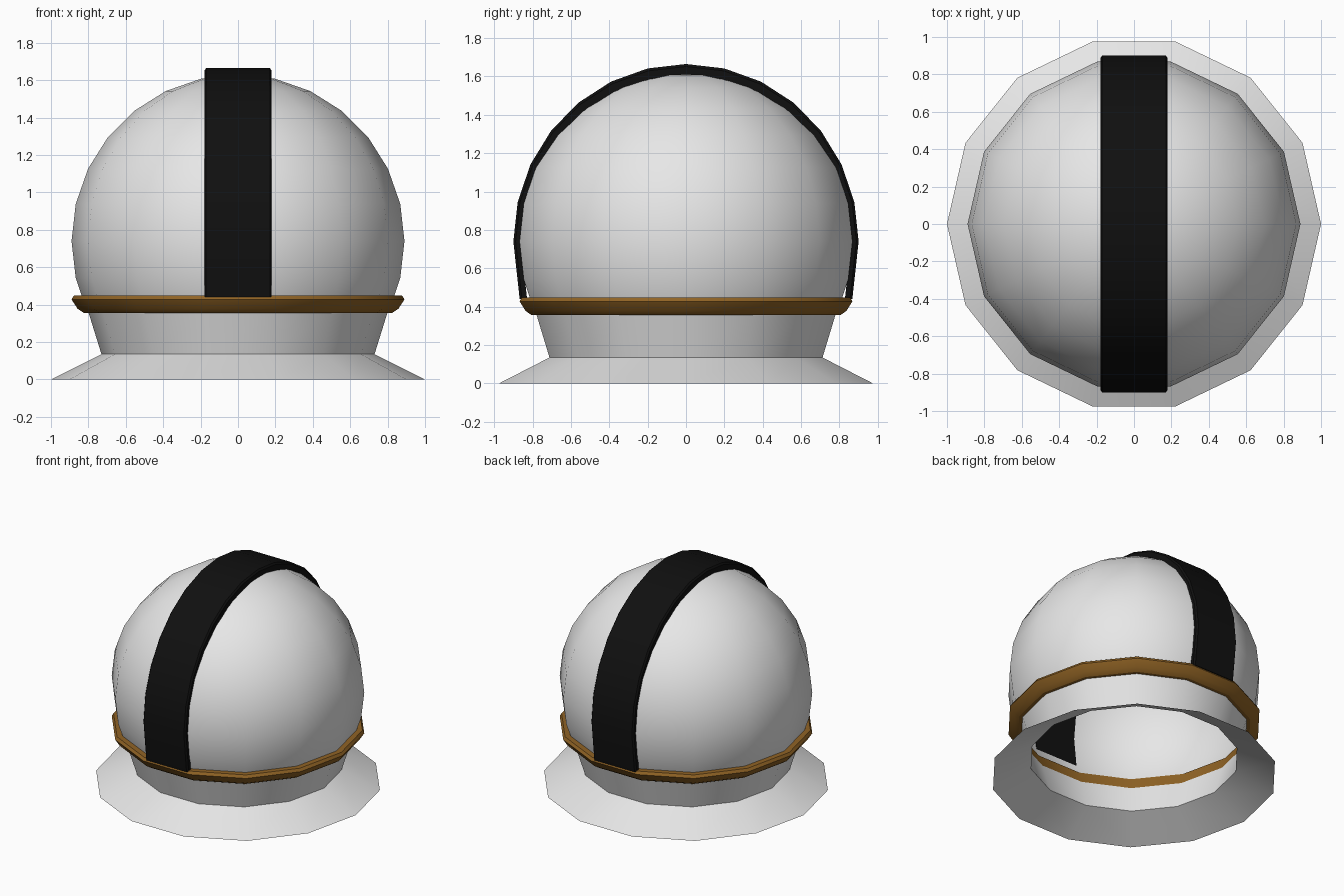
import bpy
import math
from math import sin, cos, pi

SIDES = 14
STEP = pi / SIDES
RADIUS = 0.89
CENTRE_Z = 0.74
RIM_Z = 0.44

cube = bpy.data.objects.get("Cube")
if cube:
    bpy.data.objects.remove(cube, do_unlink=True)


def material(name, colour):
    mat = bpy.data.materials.new(name)
    mat.use_nodes = True
    mat.diffuse_color = (*colour, 1)
    bsdf = mat.node_tree.nodes["Principled BSDF"]
    bsdf.inputs["Base Color"].default_value = (*colour, 1)
    bsdf.inputs["Roughness"].default_value = 0.7
    return mat


white = material("white", (0.8, 0.8, 0.8))
gold = material("dark gold", (0.28, 0.125, 0.018))
black = material("black", (0.005, 0.005, 0.005))


def add_object(name, verts, faces, mat):
    mesh = bpy.data.meshes.new(name)
    mesh.from_pydata(verts, [], faces)
    mesh.materials.append(mat)
    mesh.update()
    obj = bpy.data.objects.new(name, mesh)
    bpy.context.collection.objects.link(obj)
    return obj


def smooth(obj, angle=30):
    bpy.ops.object.select_all(action="DESELECT")
    obj.select_set(True)
    bpy.context.view_layer.objects.active = obj
    bpy.ops.object.shade_smooth_by_angle(angle=math.radians(angle))


def lathe(name, profile, mat, closed=False, pole=None):
    """Turn (radius, z) points, listed bottom to top, about the z axis."""
    verts = [(r * cos(2 * STEP * i), r * sin(2 * STEP * i), z)
             for r, z in profile for i in range(SIDES)]
    rows = len(profile)
    faces = []
    for j in range(rows if closed else rows - 1):
        low, high = j * SIDES, (j + 1) % rows * SIDES
        for i in range(SIDES):
            k = (i + 1) % SIDES
            faces.append((low + i, low + k, high + k, high + i))
    if pole is not None:
        verts.append((0, 0, pole))
        last = (rows - 1) * SIDES
        faces += [(last + i, last + (i + 1) % SIDES, len(verts) - 1)
                  for i in range(SIDES)]
    obj = add_object(name, verts, faces, mat)
    smooth(obj)
    return obj


# Open dome: a faceted sphere cut off at the rim
rows = [(0.833, RIM_Z)]
rows += [(RADIUS * cos(STEP * j), CENTRE_Z + RADIUS * sin(STEP * j))
         for j in range(-1, SIDES // 2)]
lathe("dome", rows, white, pole=CENTRE_Z + RADIUS)

# Neck and flared base, open underneath
lathe("neck", [(0.73, 0.135), (0.80, 0.36)], white)
lathe("base_flange", [(1.0, 0), (0.73, 0.135)], white)

# Bevelled ring around the rim
lathe("rim_ring", [(0.80, 0.356), (0.825, 0.356), (0.858, 0.378), (0.89, 0.428),
                   (0.877, 0.449), (0.83, 0.449)], gold, closed=True)


# Raised band running front to back over the dome
def band_arc(ry, rz):
    arc = [(ry * sin(STEP * k), CENTRE_Z + rz * cos(STEP * k))
           for k in range(-8, 9)]
    # Slide both ends along the last segment to the rim
    for end, near in ((0, 1), (-1, -2)):
        (y0, z0), (y1, z1) = arc[near], arc[end]
        t = (RIM_Z - z0) / (z1 - z0)
        arc[end] = (y0 + t * (y1 - y0), RIM_Z)
    return arc


outer = band_arc(0.90, 0.925)
shoulder = band_arc(0.888, 0.912)
inner = band_arc(0.862, 0.867)
verts = []
for a, b, c in zip(outer, shoulder, inner):
    for x, (y, z) in ((-0.18, c), (-0.18, b), (-0.17, a),
                      (0.17, a), (0.18, b), (0.18, c)):
        verts.append((x, y, z))
N = 6
count = len(outer)
faces = [(s * N + i, s * N + (i + 1) % N, (s + 1) * N + (i + 1) % N, (s + 1) * N + i)
         for s in range(count - 1) for i in range(N)]
faces += [tuple(reversed(range(N))), tuple((count - 1) * N + i for i in range(N))]
band = add_object("centre_band", verts, faces, black)

# Make the band's faces point outward
import bmesh
bm = bmesh.new()
bm.from_mesh(band.data)
bmesh.ops.recalc_face_normals(bm, faces=bm.faces)
bm.to_mesh(band.data)
bm.free()
smooth(band)
